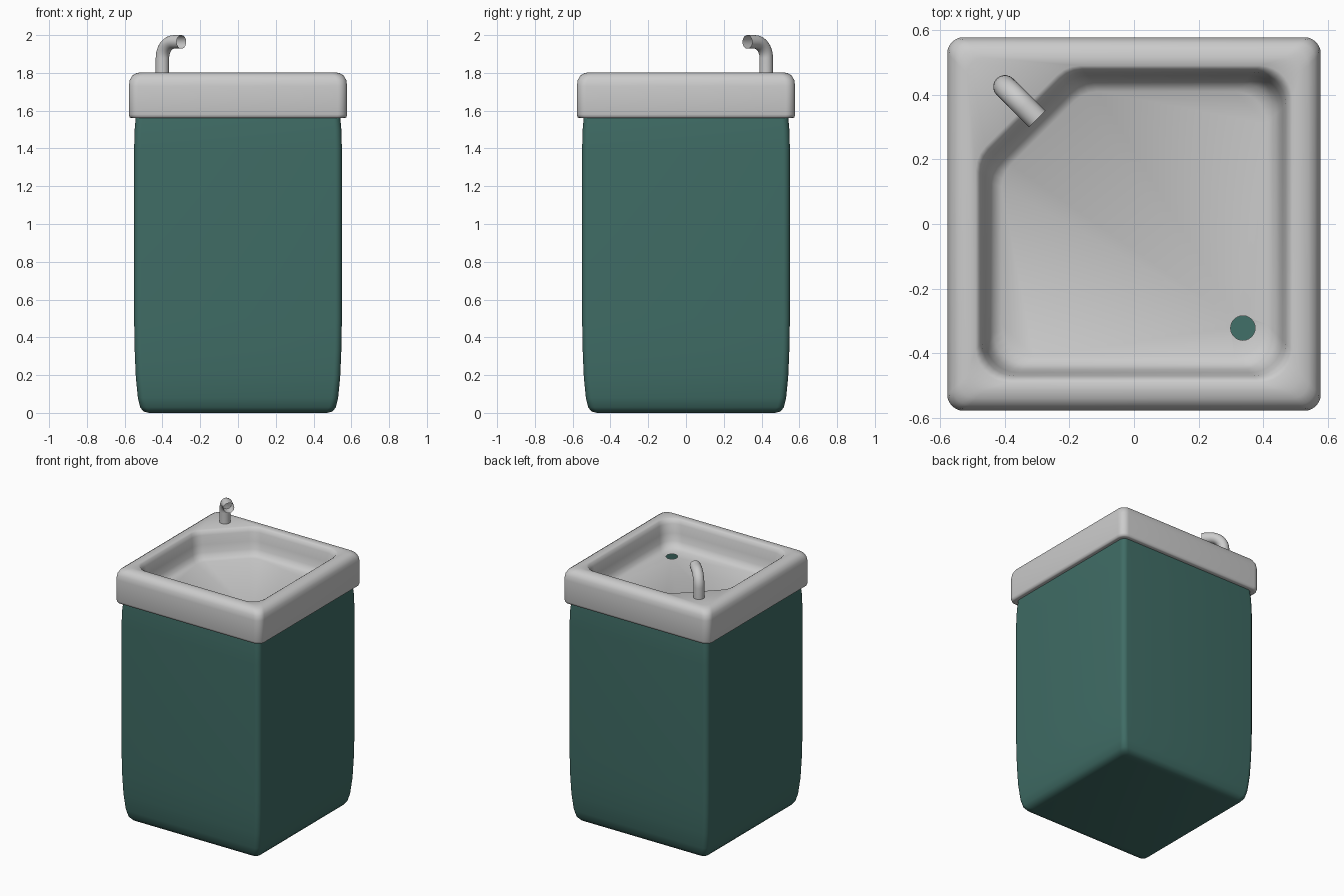
import bpy, bmesh
from math import sin, cos, pi, radians, sqrt
from mathutils import Vector

if "Cube" in bpy.data.objects:
    bpy.data.objects.remove(bpy.data.objects["Cube"])

K = 4  # half the points per corner


def arc(cx, cy, r, a0, a1, n):
    return [(cx + r * cos(a0 + (a1 - a0) * i / (n - 1)),
             cy + r * sin(a0 + (a1 - a0) * i / (n - 1))) for i in range(n)]


def outline(h, r, cut=None):
    """Rounded square; cut = y - x of a diagonal across the back left corner."""
    pts = arc(h - r, h - r, r, 0, pi / 2, 2 * K)
    if cut is None:
        pts += arc(r - h, h - r, r, pi / 2, pi, 2 * K)
    else:
        c = cut - h + r * (sqrt(2) - 1)  # fillets tangent to the side and diagonal
        c = cut - h - r * (sqrt(2) - 1)
        pts += arc(-c, h - r, r, pi / 2, pi * 0.75, K)
        pts += arc(r - h, c, r, pi * 0.75, pi, K)
    pts += arc(r - h, r - h, r, pi, pi * 1.5, 2 * K)
    pts += arc(h - r, r - h, r, pi * 1.5, pi * 2, 2 * K)
    return pts


def loft(bm, rings):
    loops = [[bm.verts.new((x, y, z)) for x, y in pts] for pts, z in rings]
    for a, b in zip(loops, loops[1:]):
        n = len(a)
        for i in range(n):
            bm.faces.new((a[i], a[(i + 1) % n], b[(i + 1) % n], b[i]))
    return loops


def finish(name, bm, angle=50):
    me = bpy.data.meshes.new(name)
    bm.to_mesh(me)
    bm.free()
    ob = bpy.data.objects.new(name, me)
    bpy.context.collection.objects.link(ob)
    bpy.ops.object.select_all(action='DESELECT')
    ob.select_set(True)
    bpy.context.view_layer.objects.active = ob
    bpy.ops.object.shade_smooth_by_angle(angle=radians(angle))
    return ob


# Cabinet body, open at the top under the basin
bm = bmesh.new()
body = [(0.47, 0.0), (0.50, 0.007), (0.518, 0.03), (0.53, 0.08), (0.541, 0.19),
        (0.547, 0.33), (0.55, 0.5), (0.55, 1.4), (0.547, 1.5), (0.54, 1.58)]
loops = loft(bm, [(outline(h, 0.035), z) for h, z in body])
bm.faces.new(loops[0][::-1])
cabinet = finish("cabinet_body", bm)
green = bpy.data.materials.new("green_paint")
green.diffuse_color = (0.05, 0.15, 0.13, 1)
green.use_nodes = True
green.node_tree.nodes["Principled BSDF"].inputs["Base Color"].default_value = green.diffuse_color
cabinet.data.materials.append(green)

# Basin: skirt, rolled rim, bowl with one cut corner
bm = bmesh.new()
skirt = [(0.535, 1.565), (0.565, 1.56), (0.574, 1.565), (0.578, 1.58), (0.578, 1.73),
         (0.573, 1.762), (0.56, 1.785), (0.54, 1.798), (0.515, 1.803)]
bowl = [(0.49, 0.70, 1.802), (0.48, 0.68, 1.795), (0.47, 0.665, 1.77),
        (0.46, 0.645, 1.71), (0.45, 0.625, 1.66), (0.435, 0.6, 1.63), (0.41, 0.565, 1.615)]
loops = loft(bm, [(outline(h, 0.05), z) for h, z in skirt] +
             [(outline(h, 0.10, c), z) for h, c, z in bowl])

# Basin floor around the drain hole
floor = loops[-1]
hole = [bm.verts.new((0.337 + 0.038 * cos(i * pi / 12), -0.322 + 0.038 * sin(i * pi / 12), 1.61))
        for i in range(24)]
edges = [bm.edges.get((l[i - 1], l[i])) or bm.edges.new((l[i - 1], l[i]))
         for l in (floor, hole) for i in range(len(l))]
res = bmesh.ops.triangle_fill(bm, use_beauty=True, edges=edges)
fills = [f for f in res["geom"] if isinstance(f, bmesh.types.BMFace)]
for f in fills:
    f.normal_update()
    if f.normal.z < 0:
        f.normal_flip()
finish("basin", bm)

# Spout: upright tube bending diagonally over the bowl, open end
bm = bmesh.new()
base, d, side = Vector((-0.40, 0.425, 0)), Vector((1, -1, 0)).normalized(), Vector((1, 1, 0)).normalized()
B, Z, R = 0.085, 1.964, 0.036
path = [(0, 1.79, 0)] + [(B - B * cos(a), Z - B + B * sin(a), a)
                         for a in [i * pi / 16 for i in range(9)]] + [(0.142, Z, pi / 2)]
rings = []
for u, z, a in path:
    n = d * cos(a) - Vector((0, 0, 1)) * sin(a)
    c = base + d * u + Vector((0, 0, z))
    rings.append([bm.verts.new(c + R * (n * cos(t) + side * sin(t)))
                  for t in [j * pi / 10 for j in range(20)]])
for a, b in zip(rings, rings[1:]):
    for j in range(20):
        k = (j + 1) % 20
        bm.faces.new((a[j], a[k], b[k], b[j]))
finish("spout", bm)
